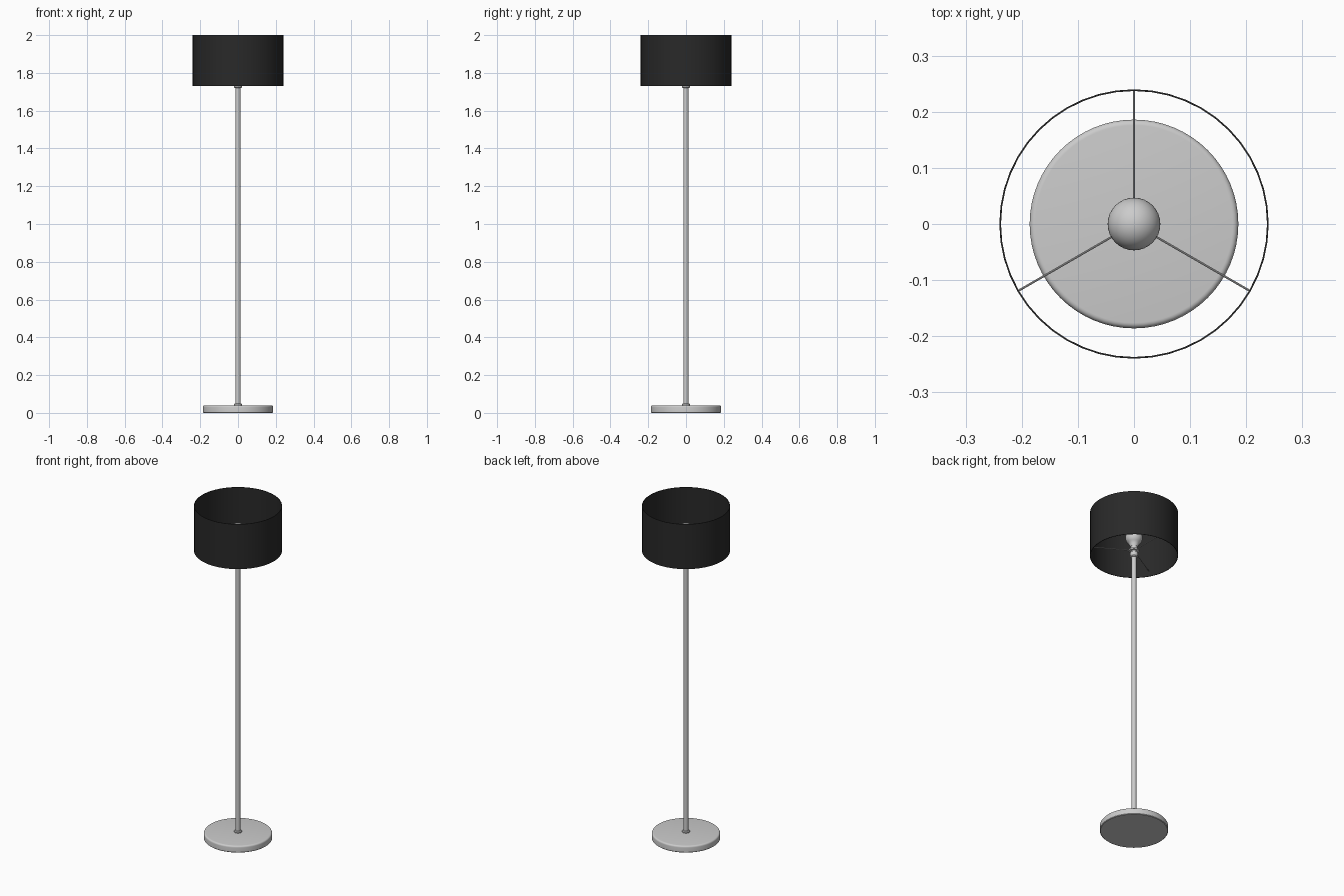
import bpy, bmesh, math
from mathutils import Vector

cube = bpy.data.objects.get("Cube")
if cube:
    bpy.data.objects.remove(cube, do_unlink=True)


def material(name, color):
    m = bpy.data.materials.new(name)
    m.use_nodes = True
    m.diffuse_color = (*color, 1)
    m.node_tree.nodes["Principled BSDF"].inputs["Base Color"].default_value = (*color, 1)
    return m


GREY = material("light grey", (0.6, 0.6, 0.6))
BLACK = material("black fabric", (0.022, 0.022, 0.022))


def finish(name, bm, mat):
    bmesh.ops.recalc_face_normals(bm, faces=bm.faces)
    mesh = bpy.data.meshes.new(name)
    bm.to_mesh(mesh)
    bm.free()
    mesh.materials.append(mat)
    ob = bpy.data.objects.new(name, mesh)
    bpy.context.collection.objects.link(ob)
    bpy.ops.object.select_all(action="DESELECT")
    ob.select_set(True)
    bpy.context.view_layer.objects.active = ob
    bpy.ops.object.shade_smooth_by_angle(angle=math.radians(35))
    return ob


def lathe(name, profile, mat, sides=48, closed=False):
    """Spin (radius, height) points around the z axis."""
    bm = bmesh.new()
    verts = [bm.verts.new((r, 0, z)) for r, z in profile]
    edges = [bm.edges.new(pair) for pair in zip(verts, verts[1:])]
    if closed:
        edges.append(bm.edges.new((verts[-1], verts[0])))
    bmesh.ops.spin(bm, geom=verts + edges, cent=(0, 0, 0), axis=(0, 0, 1),
                   angle=math.tau, steps=sides, use_duplicate=False)
    bmesh.ops.remove_doubles(bm, verts=bm.verts, dist=0.0002)
    return finish(name, bm, mat)


def arc(r, z, radius, start, end, steps):
    """Points on a circular arc, angles in degrees."""
    angles = [math.radians(start + (end - start) * i / steps) for i in range(steps + 1)]
    return [(max(r + radius * math.cos(a), 0), z + radius * math.sin(a)) for a in angles]


# Base disc with a rounded top edge
lathe("base", [(0, 0), (0.183, 0), (0.186, 0.003)]
      + arc(0.176, 0.03, 0.01, 0, 90, 5) + [(0, 0.04)], GREY, 64)

# Collar and pole
lathe("base_collar", [(0, 0.039), (0.021, 0.039), (0.021, 0.046), (0.017, 0.05), (0, 0.05)], GREY, 32)
lathe("pole", [(0, 0.04), (0.0135, 0.04), (0.0135, 1.73), (0, 1.73)], GREY, 32)

# Stepped lamp holder
lathe("socket", [(0, 1.72), (0.018, 1.72), (0.022, 1.725), (0.022, 1.748), (0.017, 1.752),
                 (0.017, 1.757), (0.029, 1.759), (0.029, 1.768), (0.02, 1.772),
                 (0.02, 1.8), (0, 1.8)], GREY, 32)

# Round bulb with a tapered neck
lathe("bulb", [(0, 1.785), (0.021, 1.785), (0.025, 1.798)]
      + arc(0, 1.845, 0.047, -50, 90, 16), GREY, 32)

# Thin open drum shade
lathe("shade", [(0.24, 1.73), (0.24, 2.0), (0.237, 2.0), (0.237, 1.73)], BLACK, 48, closed=True)

# Three wire arms holding the shade
for i in range(3):
    angle = math.radians(90 + 120 * i)
    direction = Vector((math.cos(angle), math.sin(angle), 0))
    bm = bmesh.new()
    bmesh.ops.create_cone(bm, cap_ends=True, segments=10, radius1=0.002, radius2=0.002, depth=0.22)
    bmesh.ops.rotate(bm, verts=bm.verts, matrix=direction.to_track_quat("Z", "Y").to_matrix())
    bmesh.ops.translate(bm, verts=bm.verts, vec=direction * 0.128 + Vector((0, 0, 1.763)))
    finish(f"shade_arm_{i + 1}", bm, GREY)
